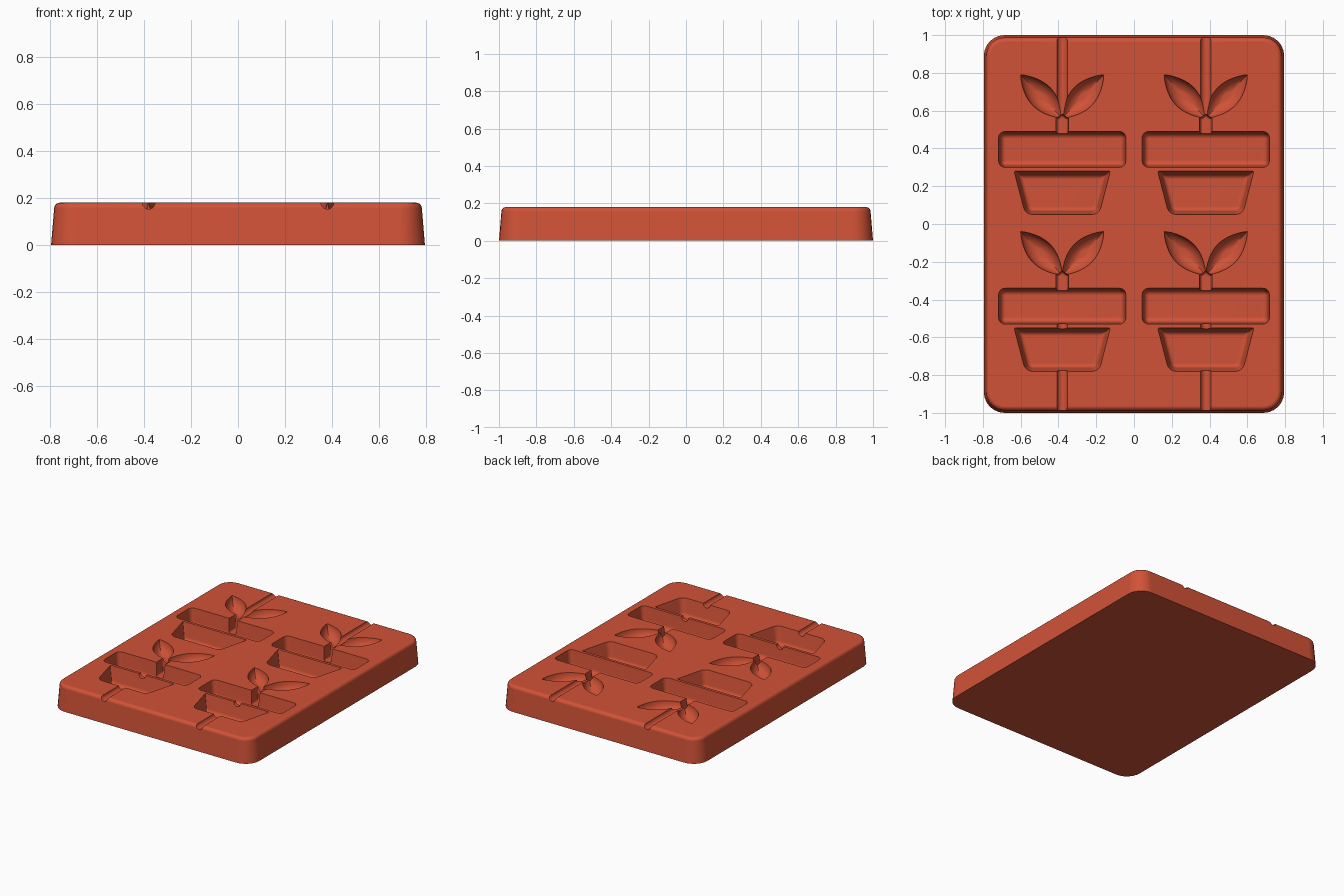
import bpy, bmesh, math
from mathutils import Vector, Matrix

if "Cube" in bpy.data.objects:
    bpy.data.objects.remove(bpy.data.objects["Cube"], do_unlink=True)

TOP = 0.18
COLUMNS = (-0.38, 0.38)
ROWS = (0.0, -0.83)

clay = bpy.data.materials.new("terracotta")
clay.use_nodes = True
clay.diffuse_color = (0.64, 0.085, 0.038, 1)
clay.node_tree.nodes["Principled BSDF"].inputs["Base Color"].default_value = clay.diffuse_color


def rounded(corners, radii, inset=0.0, steps=6):
    """Counter-clockwise polygon moved inward, with filleted corners."""
    pts = [Vector(c) for c in corners]
    n, out = len(pts), []
    for i, p in enumerate(pts):
        a = (p - pts[i - 1]).normalized()
        b = (pts[(i + 1) % n] - p).normalized()
        half = math.acos(max(-1, min(1, a.dot(b)))) / 2
        to_centre = (b - a).normalized()
        r = max(radii[i] - inset, 0.006)
        centre = p + to_centre * (inset + r) / math.cos(half)
        start = math.atan2(-a.x, a.y)
        for k in range(steps + 1):
            ang = start + 2 * half * k / steps
            out.append(centre + r * Vector((math.cos(ang), math.sin(ang))))
    # an outward normal of an edge (ax, ay) is (ay, -ax)
    return out


def loft(name, rings):
    """Solid through rings of (outline, height)."""
    bm = bmesh.new()
    loops = [[bm.verts.new((p[0], p[1], z)) for p in pts] for pts, z in rings]
    for lo, hi in zip(loops, loops[1:]):
        for i in range(len(lo)):
            j = (i + 1) % len(lo)
            bm.faces.new((lo[i], lo[j], hi[j], hi[i]))
    bm.faces.new(loops[0])
    bm.faces.new(loops[-1])
    bmesh.ops.recalc_face_normals(bm, faces=bm.faces)
    mesh = bpy.data.meshes.new(name)
    bm.to_mesh(mesh)
    bm.free()
    mesh.materials.append(clay)
    obj = bpy.data.objects.new(name, mesh)
    bpy.context.collection.objects.link(obj)
    return obj


def box(x0, x1, y0, y1):
    return [(x0, y0), (x1, y0), (x1, y1), (x0, y1)]


def pocket(name, corners, radii, depth, draft, fillet):
    """Drafted cavity with a rounded floor edge."""
    rings = [(rounded(corners, radii), TOP + 0.03), (rounded(corners, radii), TOP)]
    for k in range(5):
        a = math.pi / 2 * k / 4
        inset = draft + fillet * (1 - math.cos(a))
        rings.append((rounded(corners, radii, inset), TOP - depth + fillet * (1 - math.sin(a))))
    return loft(name, rings)


def leaf(name, x, y, side):
    """Pointed bowl leaning outward from the stem."""
    base, axis = Vector((x, y + 0.56)), Vector((side * 0.22, 0.23))
    across = Vector((-axis.y, axis.x)).normalized()
    mid, n = base + axis / 2, 20
    outline = []
    for k in range(2 * n):
        t = k / n if k < n else 2 - k / n
        s = 1 if k < n else -1
        outline.append((t - 0.5, s * 0.066 * math.sin(math.pi * t) ** 0.85))

    def ring(f):
        return [mid + axis * u * f + across * w * f for u, w in outline]

    rings = [(ring(1), TOP + 0.03), (ring(1), TOP)]
    for k in range(1, 8):
        a = math.pi / 2 * k / 8
        rings.append((ring(math.cos(a)), TOP - 0.075 * math.sin(a)))
    return loft(name, rings)


def channel(x, y0, y1):
    """Half-round groove along y."""
    bm = bmesh.new()
    bmesh.ops.create_cone(bm, cap_ends=True, segments=20, radius1=0.027, radius2=0.027,
                          depth=y1 - y0)
    bm.transform(Matrix.Translation((x, (y0 + y1) / 2, TOP)) @ Matrix.Rotation(math.pi / 2, 4, 'X'))
    mesh = bpy.data.meshes.new("channel_cutter")
    bm.to_mesh(mesh)
    bm.free()
    mesh.materials.append(clay)
    obj = bpy.data.objects.new("channel_cutter", mesh)
    bpy.context.collection.objects.link(obj)
    return obj


# Slab with tapered sides and a rounded top edge
corners, radii = box(-0.795, 0.795, -1, 1), [0.11] * 4
rings = [(rounded(corners, radii), 0)]
for k in range(6):
    a = math.pi / 2 * k / 5
    rings.append((rounded(corners, radii, 0.013 + 0.024 * (1 - math.cos(a))),
                  TOP - 0.024 * (1 - math.sin(a))))
mould = loft("mould_tray", rings)

# Cutters for the four potted plants
cutters = []
for x in COLUMNS:
    for y in ROWS:
        cutters.append(pocket("rim_cutter", box(x - 0.337, x + 0.337, y + 0.30, y + 0.49),
                              [0.035] * 4, 0.12, 0.01, 0.028))
        pot = [(x - 0.195, y + 0.05), (x + 0.195, y + 0.05),
               (x + 0.255, y + 0.28), (x - 0.255, y + 0.28)]
        cutters.append(pocket("pot_cutter", pot, [0.05, 0.05, 0.006, 0.006], 0.12, 0.018, 0.025))
        stem = [(x - 0.034, y + 0.46), (x + 0.034, y + 0.46),
                (x + 0.034, y + 0.56), (x, y + 0.585), (x - 0.034, y + 0.56)]
        cutters.append(pocket("stem_cutter", stem, [0.006] * 5, 0.1, 0.006, 0.012))
        for side in (-1, 1):
            cutters.append(leaf("leaf_cutter", x, y, side))
    # Pouring channels at the back and the front
    cutters.append(channel(x, 0.56, 1.05))
    cutters.append(channel(x, -1.05, -0.5))

# Carve the slab
bpy.context.view_layer.objects.active = mould
mould.select_set(True)
for cutter in cutters:
    mod = mould.modifiers.new("carve", 'BOOLEAN')
    mod.operation, mod.solver, mod.object = 'DIFFERENCE', 'EXACT', cutter
    bpy.ops.object.modifier_apply(modifier=mod.name)
    bpy.data.objects.remove(cutter, do_unlink=True)

# Smooth shading that keeps the cut edges crisp
for o in bpy.context.selected_objects:
    o.select_set(o == mould)
bpy.ops.object.shade_smooth_by_angle(angle=math.radians(32))
weighted = mould.modifiers.new("flat_top_shading", 'WEIGHTED_NORMAL')
weighted.keep_sharp = True
